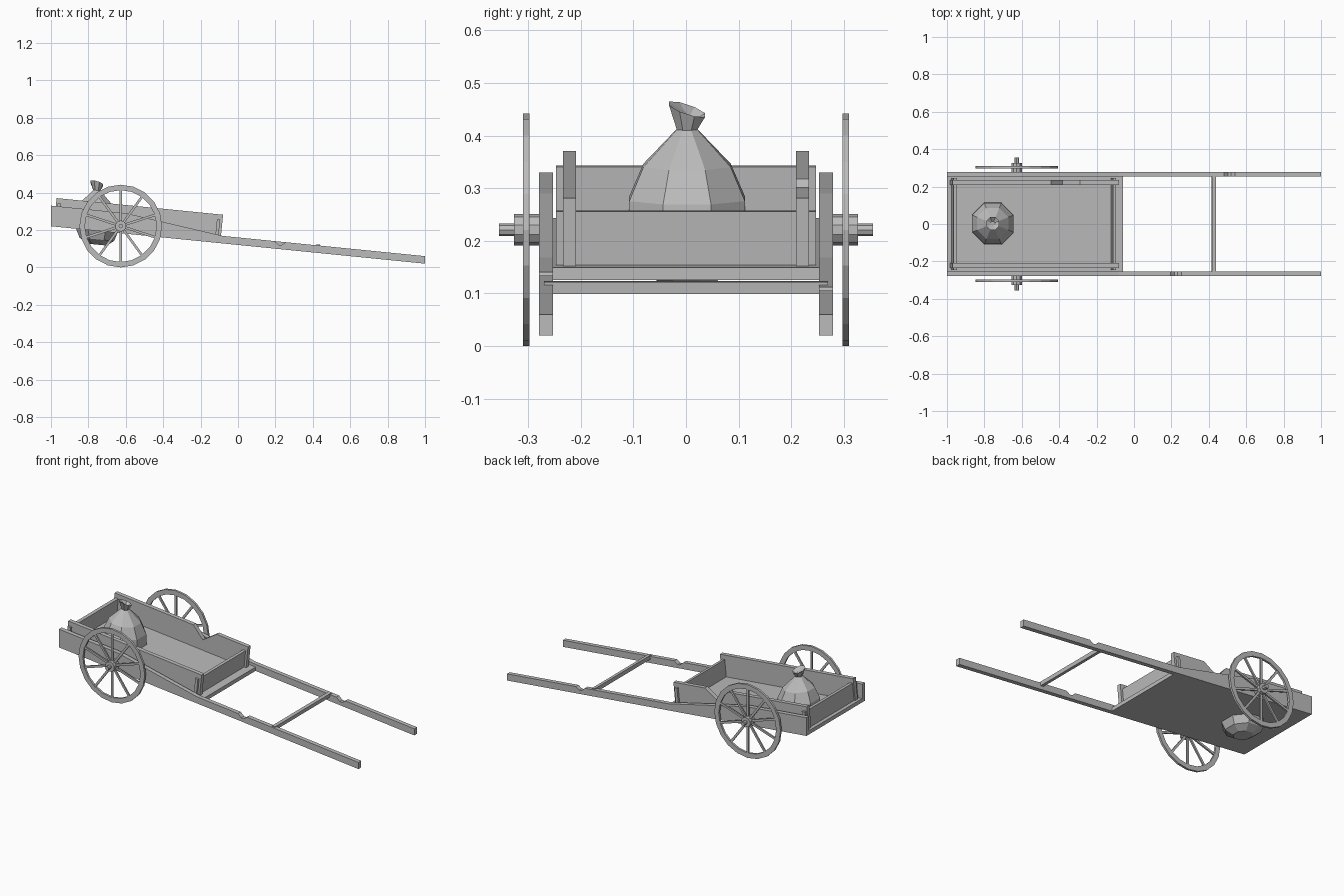
import bpy, bmesh
from math import sin, cos, pi
from mathutils import Matrix, Vector

cube = bpy.data.objects.get("Cube")
if cube:
    bpy.data.objects.remove(cube, do_unlink=True)

GREY = bpy.data.materials.new("plain grey")
GREY.use_nodes = True
GREY.diffuse_color = (0.5, 0.5, 0.5, 1)
GREY.node_tree.nodes["Principled BSDF"].inputs["Base Color"].default_value = (0.5, 0.5, 0.5, 1)


def finish(bm, name):
    bmesh.ops.recalc_face_normals(bm, faces=bm.faces)
    mesh = bpy.data.meshes.new(name)
    bm.to_mesh(mesh)
    bm.free()
    mesh.materials.append(GREY)
    obj = bpy.data.objects.new(name, mesh)
    bpy.context.collection.objects.link(obj)
    return obj


def slope(x, h, lean):
    """Point at height h above the sloping underside of the cart."""
    return x + 0.1 * h * lean, 0.12 - 0.1 * x + h


def plank(name, outline, y0, y1, lean=1):
    """Side outline (x, height above underside) extruded across y."""
    bm = bmesh.new()
    verts = []
    for x, h in outline:
        px, pz = slope(x, h, lean)
        verts.append(bm.verts.new((px, y0, pz)))
    face = bm.faces.new(verts)
    moved = bmesh.ops.extrude_face_region(bm, geom=[face])["geom"]
    bmesh.ops.translate(bm, vec=(0, y1 - y0, 0),
                        verts=[v for v in moved if isinstance(v, bmesh.types.BMVert)])
    return finish(bm, name)


def rect(x0, x1, h0, h1):
    return [(x0, h0), (x1, h0), (x1, h1), (x0, h1)]


# Cart bed
FLOOR = 0.023
plank("floor", rect(-1, -0.06, 0, FLOOR), -0.254, 0.254, 0)
plank("front_board", rect(-0.125, -0.108, FLOOR, 0.125), -0.247, 0.247)
plank("back_board", rect(-0.978, -0.958, FLOOR, 0.125), -0.247, 0.247)

# Long side shafts, each with a small worn nick, and the side panels
for side, label, nick in ((-1, "right", 0.225), (1, "left", 0.51)):
    shaft = [(-1, 0), (1, 0), (1, 0.04), (nick + 0.03, 0.04), (nick + 0.008, 0.022),
             (nick - 0.008, 0.022), (nick - 0.03, 0.04), (-0.08, 0.04), (-0.6, 0.11), (-1, 0.11)]
    plank(label + "_shaft", shaft, side * 0.253, side * 0.279, 0)
    panel = rect(-0.985, -0.095, FLOOR, 0.152)
    if side > 0:
        panel[3:3] = [(-0.305, 0.152), (-0.39, 0.085), (-0.46, 0.152)]
    plank(label + "_side_panel", panel, side * 0.209, side * 0.234)

# Crossbar between the shafts with a thin tenon through them
plank("crossbar", rect(0.413, 0.433, 0.022, 0.045), -0.254, 0.254)
plank("crossbar_tenon", rect(0.413, 0.433, 0.037, 0.045), -0.27, 0.27)

# Wheels
CENTRE = Vector((-0.627, 0, 0.221))
TURN = Matrix.Rotation(pi / 2, 4, 'X')


def rod(bm, radius, y0, y1, sides):
    place = Matrix.Translation(CENTRE + Vector((0, (y0 + y1) / 2, 0))) @ TURN
    bmesh.ops.create_cone(bm, cap_ends=True, segments=sides, radius1=radius,
                          radius2=radius, depth=abs(y1 - y0), matrix=place)


def wheel(side, label):
    # Rim
    bm = bmesh.new()
    rings = []
    sides = 20
    for i in range(sides):
        a = 2 * pi * i / sides
        rings.append([bm.verts.new(CENTRE + Vector((r * cos(a), side * y, r * sin(a))))
                      for r, y in ((0.192, 0.297), (0.221, 0.297), (0.221, 0.31), (0.192, 0.31))])
    for i in range(sides):
        a, b = rings[i - 1], rings[i]
        for j in range(4):
            bm.faces.new((a[j - 1], a[j], b[j], b[j - 1]))
    finish(bm, label + "_wheel_rim")
    # Spokes
    bm = bmesh.new()
    for i in range(10):
        place = (Matrix.Translation(CENTRE + Vector((0, side * 0.3035, 0)))
                 @ Matrix.Rotation(2 * pi * i / 10, 4, 'Y')
                 @ Matrix.Translation((0, 0, 0.108))
                 @ Matrix.Diagonal((0.013, 0.009, 0.175, 1)))
        bmesh.ops.create_cube(bm, size=1, matrix=place)
    finish(bm, label + "_wheel_spokes")
    # Hub and axle stub
    bm = bmesh.new()
    rod(bm, 0.03, side * 0.279, side * 0.327, 10)
    rod(bm, 0.012, side * 0.26, side * 0.355, 8)
    finish(bm, label + "_wheel_hub")


wheel(-1, "right")
wheel(1, "left")

# Tied sack sunk into the floor, with a crooked open top
bm = bmesh.new()
rings = []
profile = [(0.055, 0.122), (0.1, 0.15), (0.122, 0.2), (0.119, 0.28), (0.09, 0.343),
           (0.021, 0.412), (0.037, 0.45), (0.012, 0.435)]
for level, (r, z) in enumerate(profile):
    ring = []
    for i in range(8):
        a = 2 * pi * (i + 0.5) / 8
        lift = -0.012 * sin(a) - 0.006 * cos(a) if level >= 6 else 0
        ring.append(bm.verts.new((-0.755 + r * cos(a), 0.002 + r * sin(a),
                                  z + lift - 0.1 * r * cos(a))))
    rings.append(ring)
for lower, upper in zip(rings, rings[1:]):
    for i in range(8):
        bm.faces.new((lower[i - 1], lower[i], upper[i], upper[i - 1]))
bm.faces.new(rings[0])
bm.faces.new(rings[-1])
finish(bm, "sack")
